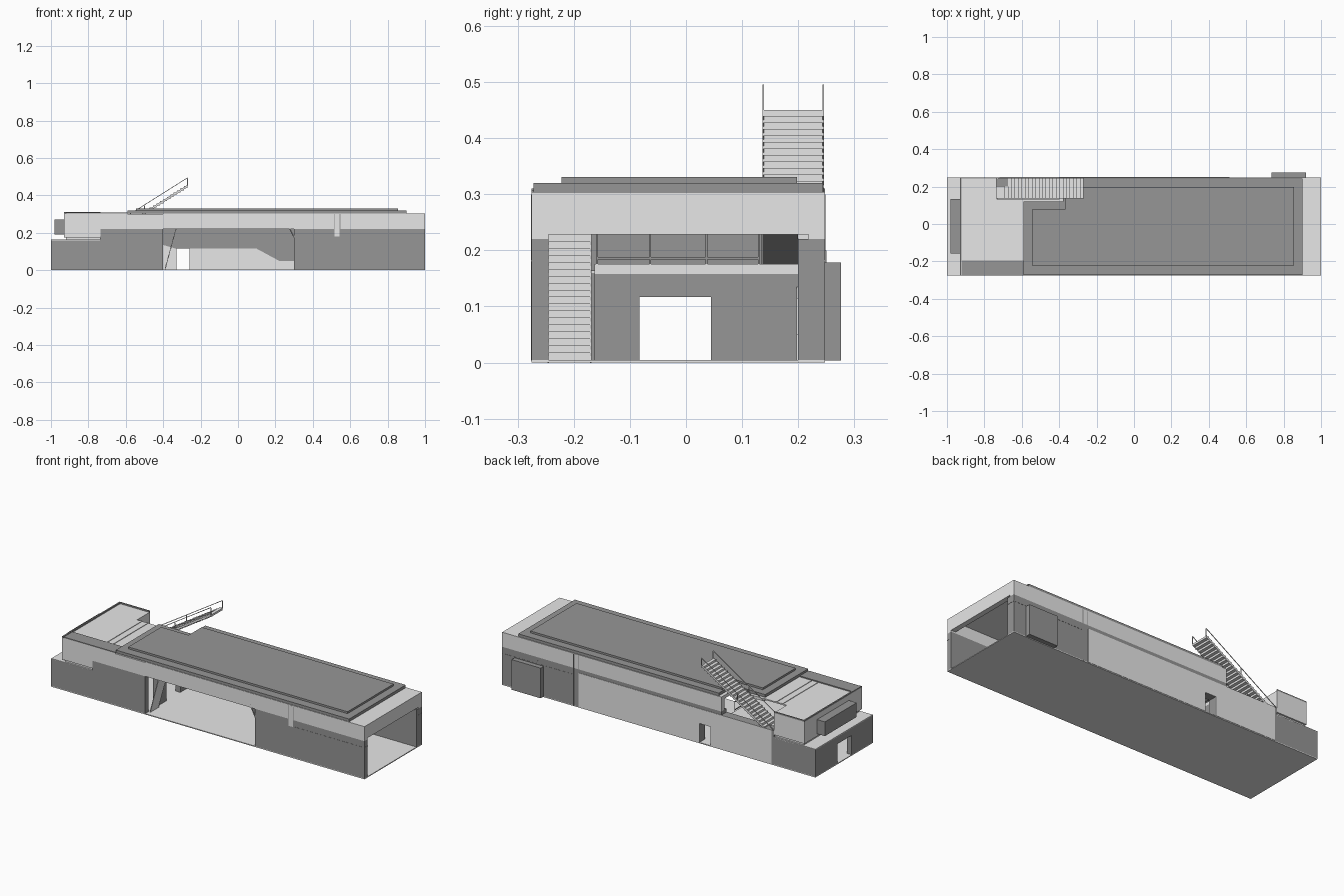
import bpy
import bmesh
from mathutils import Vector

if "Cube" in bpy.data.objects:
    bpy.data.objects.remove(bpy.data.objects["Cube"])


def material(name, v):
    m = bpy.data.materials.new(name)
    m.use_nodes = True
    m.diffuse_color = (v, v, v, 1)
    m.node_tree.nodes["Principled BSDF"].inputs["Base Color"].default_value = (v, v, v, 1)
    return m


LIGHT = material("light grey", 0.8)
DARK = material("dark grey", 0.305)


def prism(name, pts, lo, hi, mat, axis="z"):
    """Extrude a flat outline: (x, y) along z, or (x, z) along y."""
    place = (lambda a, b, c: (a, b, c)) if axis == "z" else (lambda a, b, c: (a, c, b))
    bm = bmesh.new()
    face = bm.faces.new([bm.verts.new(place(a, b, lo)) for a, b in pts])
    top = bmesh.ops.extrude_face_region(bm, geom=[face])["geom"]
    shift = Vector(place(0, 0, hi - lo))
    bmesh.ops.translate(bm, vec=shift, verts=[g for g in top if isinstance(g, bmesh.types.BMVert)])
    bmesh.ops.recalc_face_normals(bm, faces=bm.faces)
    mesh = bpy.data.meshes.new(name)
    bm.to_mesh(mesh)
    bm.free()
    mesh.materials.append(mat)
    ob = bpy.data.objects.new(name, mesh)
    bpy.context.collection.objects.link(ob)
    return ob


def box(name, x, y, z, mat):
    return prism(name, [(x[0], y[0]), (x[1], y[0]), (x[1], y[1]), (x[0], y[1])], z[0], z[1], mat)


def beam(name, a, b, y, t, mat):
    """Sloping bar from a to b in (x, z), with vertical thickness t."""
    pts = [a, b, (b[0], b[1] + t), (a[0], a[1] + t)]
    return prism(name, pts, y[0], y[1], mat, "y")


def stair(name, a, b, y, steps, rail):
    """Closed steps with light sides, and handrails of the given height."""
    dx, dz = (b[0] - a[0]) / steps, (b[1] - a[1]) / steps
    for i in range(steps):
        x, z = a[0] + dx * i, a[1] + dz * (i + 1)
        box(name + "_step", (x, x + dx), y, (z - dz, z), LIGHT)
    for side in (y[0], y[1] - 0.003):
        s = (side, side + 0.003)
        beam(name + "_stringer", (a[0], a[1] - 0.006), (b[0], b[1] - 0.006), s, 0.012, LIGHT)
        if rail:
            beam(name + "_handrail", (a[0], a[1] + rail), (b[0], b[1] + rail), s, 0.004, LIGHT)
            for k in range(3):
                x, z = a[0] + (b[0] - a[0]) * k / 2, a[1] + (b[1] - a[1]) * k / 2
                box(name + "_post", (x - 0.002, x + 0.002), s, (z, z + rail), LIGHT)


F, B = -0.275, 0.248          # outer front and back planes
FI, BI = F + 0.03, B - 0.048  # inner faces of the long walls

# Pale ground slab
box("floor", (-1, 1), (F, B), (0, 0.005), LIGHT)

# Front wall with one wide opening
box("front_wall_right", (-0.735, -0.4), (F, FI), (0.005, 0.22), DARK)
box("front_wall_left", (0.3, 1), (F, FI), (0.005, 0.22), DARK)
box("front_band", (-0.735, 1), (F, FI), (0.22, 0.3), LIGHT)

# Back wall with a doorway
box("back_wall_lower_right", (-0.735, -0.33), (BI, B), (0.005, 0.115), DARK)
box("back_wall_lower_left", (-0.26, 1), (BI, B), (0.005, 0.115), DARK)
box("back_wall_middle", (-0.735, 1), (BI, B), (0.115, 0.2), DARK)
box("back_wall_upper", (-0.4, 1), (BI, B), (0.2, 0.22), DARK)
box("back_band", (-0.4, 1), (B - 0.03, B), (0.22, 0.3), LIGHT)

# Light cladding outside the back wall
box("outer_cladding_right", (-0.72, -0.33), (B, B + 0.002), (0.005, 0.2), LIGHT)
box("outer_cladding_left", (-0.26, 0.51), (B, B + 0.002), (0.005, 0.2), LIGHT)
box("outer_cladding_over_door", (-0.33, -0.26), (B, B + 0.002), (0.115, 0.2), LIGHT)

# Low sloping panels inside the back wall
LOW = [(-0.26, 0.005), (0.3, 0.005), (0.3, 0.05), (0.22, 0.05), (0.1, 0.115), (-0.26, 0.115)]
SIDE = [(-0.4, 0.005), (-0.33, 0.005), (-0.33, 0.115), (-0.4, 0.135)]
prism("low_panel", LOW, BI - 0.003, BI, LIGHT, "y")
prism("side_panel", SIDE, BI - 0.003, BI, LIGHT, "y")

# Open left end: lintel, ceiling and pillar joints
box("end_band", (0.97, 1), (F, B), (0.228, 0.3), LIGHT)
box("ceiling", (-0.59, 0.97), (FI, 0.13), (0.285, 0.3), LIGHT)
box("ceiling_back_strip", (-0.4, 0.97), (0.13, B - 0.03), (0.285, 0.3), LIGHT)
box("roof_rim", (-0.4, 1), (F, B), (0.3, 0.304), LIGHT)
for y in ((F, FI), (BI, B)):
    box("end_pillar_trim", (1, 1.001), y, (0.18, 0.184), DARK)


# Stepped roof with a corner cut out for the stair
def notched(x0, x1, y0, y1, nx, ny):
    return [(x0, y0), (x1, y0), (x1, y1), (nx, y1), (nx, ny), (x0, ny)]


prism("roof_lower", notched(-0.59, 0.9, -0.272, 0.244, -0.38, 0.12), 0.304, 0.32, DARK)
prism("roof_upper", notched(-0.545, 0.855, -0.222, 0.198, -0.37, 0.078), 0.32, 0.331, DARK)

# Low block at the right end with a through doorway
box("block_front_wall", (-1, -0.735), (F, FI), (0.005, 0.16), DARK)
box("block_back_wall", (-1, -0.735), (B - 0.03, B), (0.005, 0.16), DARK)
for x, y in ((-1, (F, B)), (-0.43, (-0.163, BI))):
    box("door_wall_front", (x, x + 0.03), (y[0], -0.083), (0.005, 0.158), DARK)
    box("door_wall_back", (x, x + 0.03), (0.045, y[1]), (0.005, 0.158), DARK)
    box("door_lintel", (x, x + 0.03), (-0.083, 0.045), (0.117, 0.158), DARK)
box("block_roof", (-1, -0.735), (F, B), (0.158, 0.163), LIGHT)

# Mezzanine with railing
box("mezzanine", (-0.735, -0.4), (-0.163, BI), (0.156, 0.176), LIGHT)
box("mezzanine_rear_wall", (-0.735, -0.73), (FI, 0.135), (0.163, 0.3), DARK)
for z in (0.184, 0.23):
    box("mezzanine_rail", (-0.404, -0.4), (-0.16, 0.13), (z, z + 0.004), DARK)
for y in (-0.16, -0.065, 0.035, 0.128):
    box("mezzanine_post", (-0.404, -0.4), (y, y + 0.003), (0.176, 0.232), DARK)

# Trim and sloping end of the front opening
box("opening_rail", (-0.4, 0.28), (F + 0.01, F + 0.015), (0.226, 0.232), DARK)
beam("opening_brace", (0.27, 0.228), (0.3, 0.17), (F, FI), 0.012, DARK)

# Upper room at the right end
box("room", (-0.93, -0.735), (F, B), (0.176, 0.302), LIGHT)
box("room_base_gap", (-0.92, -0.735), (F + 0.01, B - 0.01), (0.163, 0.176), LIGHT)
box("room_roof", (-0.735, -0.59), (F, 0.13), (0.295, 0.302), LIGHT)
box("room_roof_strip", (-0.92, -0.59), (F, -0.195), (0.302, 0.308), DARK)
box("room_end_parapet", (-0.93, -0.922), (F, B), (0.302, 0.31), DARK)
box("room_back_parapet", (-0.93, -0.735), (B - 0.006, B), (0.302, 0.31), DARK)
box("room_end_bay", (-0.98, -0.93), (-0.157, 0.133), (0.19, 0.272), DARK)
for x in (-0.71, -0.67):
    box("roof_ridge", (x, x + 0.008), (-0.19, 0.13), (0.302, 0.305), LIGHT)

# Back annex
box("back_annex", (0.735, 0.92), (B, 0.276), (0.004, 0.178), DARK)

# Outer stair through the roof cut-out, its soffit, and the inner steep stair
stair("roof_stair", (-0.73, 0.16), (-0.27, 0.45), (0.136, 0.246), 25, 0.042)
beam("stair_soffit", (-0.7, 0.164), (-0.58, 0.24), (0.136, BI), 0.008, DARK)
stair("inner_stair", (-0.39, 0.005), (-0.33, 0.228), (-0.247, -0.168), 18, 0)

# Joint strips on the long walls
for y in (F - 0.001, B):
    for x in (0.512, 0.543):
        box("wall_joint", (x, x + 0.004), (y, y + 0.001), (0.004, 0.3), DARK)
    box("panel_joint", (0.77, 0.773), (y, y + 0.001), (0.005, 0.2), DARK)
    box("level_joint", (0.55, 1), (y, y + 0.001), (0.18, 0.183), DARK)
box("joint_panel", (0.517, 0.543), (F - 0.001, F), (0.18, 0.3), LIGHT)
box("block_joint", (-0.738, -0.733), (F - 0.001, F), (0.005, 0.18), DARK)
